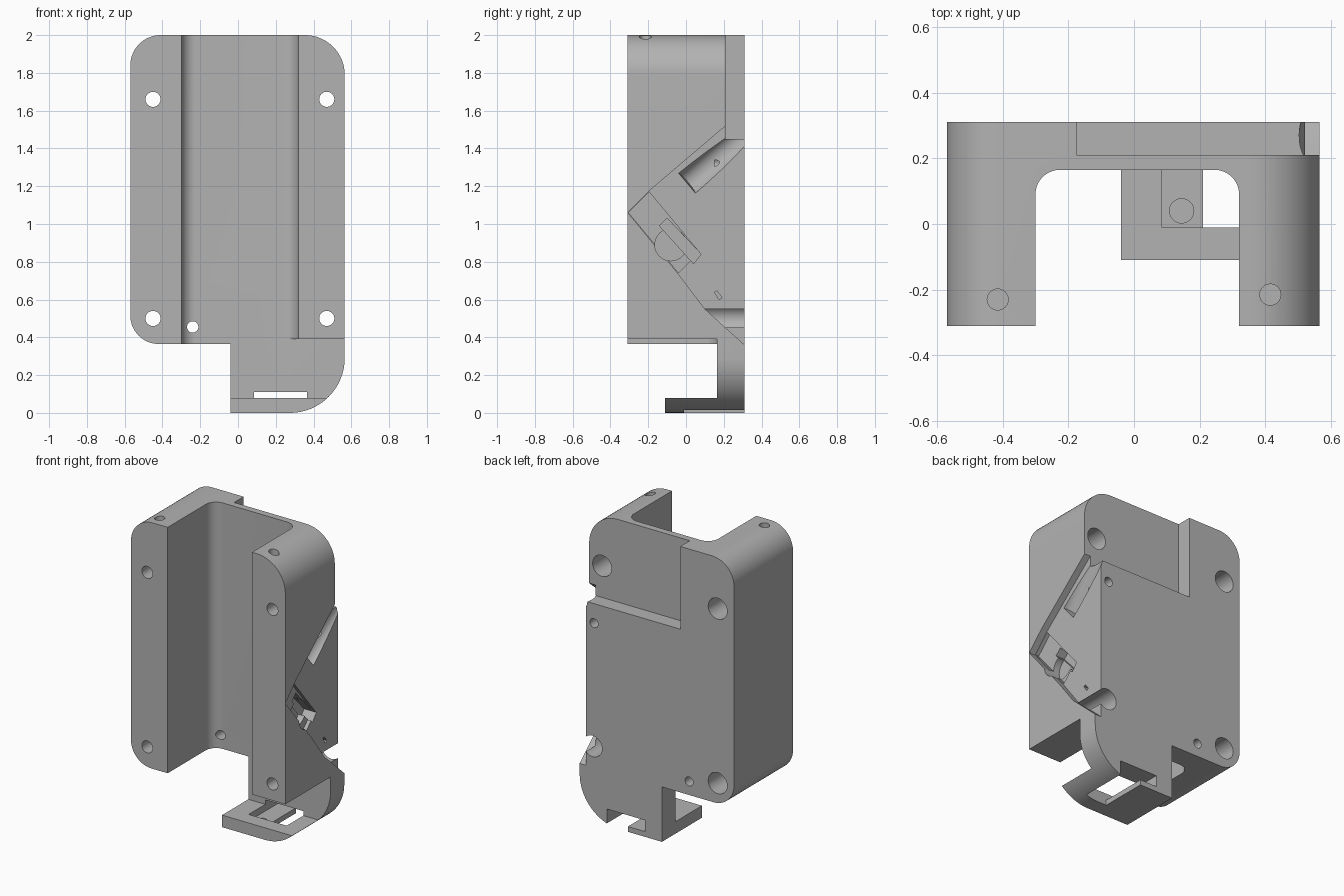
import bpy, bmesh, math
from mathutils import Vector

old = bpy.data.objects.get("Cube")
if old:
    bpy.data.objects.remove(old, do_unlink=True)

grey = bpy.data.materials.new("plain grey")
grey.use_nodes = True
grey.diffuse_color = (0.45, 0.45, 0.45, 1)
grey.node_tree.nodes["Principled BSDF"].inputs["Base Color"].default_value = (0.45, 0.45, 0.45, 1)


def rounded(corners, steps=16):
    """Outline from (u, v, radius) corners; radius 0 stays sharp."""
    out = []
    for i, (u, v, r) in enumerate(corners):
        p = Vector((u, v))
        if r == 0:
            out.append(p)
            continue
        a = (Vector(corners[i - 1][:2]) - p).normalized()
        b = (Vector(corners[(i + 1) % len(corners)][:2]) - p).normalized()
        centre = p + (a + b) * r
        for k in range(steps + 1):
            t = math.pi / 2 * k / steps
            out.append(centre - b * r * math.cos(t) - a * r * math.sin(t))
    return out


def prism(name, outline, axis, lo, hi):
    """Extrude a 2D outline along an axis."""
    place = {"x": lambda u, v, w: (w, u, v),
             "y": lambda u, v, w: (u, w, v),
             "z": lambda u, v, w: (u, v, w)}[axis]
    bm = bmesh.new()
    face = bm.faces.new([bm.verts.new(place(p[0], p[1], lo)) for p in outline])
    new = bmesh.ops.extrude_face_region(bm, geom=[face])["geom"]
    shift = Vector(place(0, 0, hi - lo))
    bmesh.ops.translate(bm, vec=shift, verts=[g for g in new if isinstance(g, bmesh.types.BMVert)])
    bmesh.ops.recalc_face_normals(bm, faces=bm.faces)
    mesh = bpy.data.meshes.new(name)
    bm.to_mesh(mesh)
    bm.free()
    mesh.materials.append(grey)
    obj = bpy.data.objects.new(name, mesh)
    bpy.context.collection.objects.link(obj)
    return obj


def box(x0, x1, y0, y1, z0, z1):
    return prism("box_cutter", [(x0, y0), (x1, y0), (x1, y1), (x0, y1)], "z", z0, z1)


def circle(u, v, r, n=32):
    return [(u + r * math.cos(2 * math.pi * i / n), v + r * math.sin(2 * math.pi * i / n)) for i in range(n)]


def cut(obj, cutter):
    cutter.hide_render = True
    mod = obj.modifiers.new("cut", "BOOLEAN")
    mod.operation = "DIFFERENCE"
    mod.solver = "EXACT"
    mod.object = cutter
    bpy.context.view_layer.objects.active = obj
    bpy.ops.object.modifier_apply(modifier=mod.name)
    bpy.data.objects.remove(cutter, do_unlink=True)


# Whole bracket silhouette, with the foot hanging below on one side
body = prism("bracket_body", rounded([
    (-0.57, 2, 0.16), (0.565, 2, 0.21), (0.565, 0, 0.29), (-0.04, 0, 0),
    (-0.04, 0.365, 0), (-0.57, 0.365, 0.15)]), "y", -0.31, 0.31)

# Front channel between the two wings
cut(body, prism("channel_cutter", rounded([
    (-0.30, -0.5, 0), (0.32, -0.5, 0), (0.32, 0.165, 0.075), (-0.30, 0.165, 0.075)]), "z", 0.08, 2.2))
# Clearance above the foot plate and in front of it
cut(body, box(0.1, 0.8, -0.5, 0.165, 0.08, 0.39))
cut(body, box(-0.2, 0.8, -0.5, -0.11, -0.2, 0.2))
# Recess across the upper back
cut(body, box(-0.175, 0.8, 0.21, 0.5, 1.45, 2.2))

# Foot openings and the small pin seat
cut(body, box(0.21, 0.365, -0.01, 0.5, -0.1, 0.11))
cut(body, box(0.085, 0.25, -0.01, 0.5, 0.035, 0.11))
cut(body, prism("pin_cutter", circle(0.145, 0.04, 0.037), "z", 0.015, 0.1))

# Shallow side pocket with sloping edges
cut(body, prism("pocket_cutter", [
    (0.21, 1.52), (-0.195, 1.175), (-0.308, 1.06), (-0.04, 0.735), (0.1, 0.55),
    (0.31, 0.36), (0.5, 0.19), (0.5, 1.52)], "x", 0.52, 0.8))
# Slanted block seat inside the pocket, a deeper slot and a round seat
cut(body, prism("seat_cutter", [
    (-0.195, 1.17), (-0.303, 1.06), (-0.04, 0.742), (0.07, 0.85)], "x", 0.495, 0.8))
cut(body, prism("slot_cutter", [
    (-0.10, 1.03), (-0.14, 0.99), (0.04, 0.79), (0.08, 0.84)], "x", 0.43, 0.8))
cut(body, prism("round_seat_cutter", circle(-0.08, 0.89, 0.085), "x", 0.45, 0.8))
cut(body, prism("notch_cutter", [
    (0.15, 0.64), (0.165, 0.645), (0.19, 0.61), (0.175, 0.60)], "x", 0.49, 0.8))

# Tapering cable groove running up to the back edge
groove = prism("groove_cutter", circle(0, 0, 0.07), "z", 0, 0.6)
groove.rotation_mode = "QUATERNION"
groove.rotation_quaternion = Vector((0.12, 0.76, 0.64)).to_track_quat("Z", "Y")
groove.location = (0.53, 0.005, 1.215)
bpy.context.view_layer.update()
cut(body, groove)

# Screw holes through the wings, with wide bores from the back
for x in (-0.45, 0.47):
    for z in (0.5, 1.66):
        cut(body, prism("screw_cutter", circle(x, z, 0.04), "y", -0.5, 0.5))
        cut(body, prism("bore_cutter", circle(x, z, 0.07), "y", 0.0, 0.5))
# Small holes in the back plate
cut(body, prism("back_hole_cutter", circle(-0.24, 0.455, 0.03), "y", 0.0, 0.5))
cut(body, prism("blind_hole_cutter", circle(0.46, 1.32, 0.03), "y", 0.15, 0.5))
# Blind holes in the top of each wing
for x, y in ((-0.415, -0.23), (0.415, -0.215)):
    cut(body, prism("top_hole_cutter", circle(x, y, 0.032), "z", 1.75, 2.2))

bpy.ops.object.select_all(action="DESELECT")
body.select_set(True)
bpy.context.view_layer.objects.active = body
bpy.ops.object.shade_smooth_by_angle(angle=math.radians(30))
